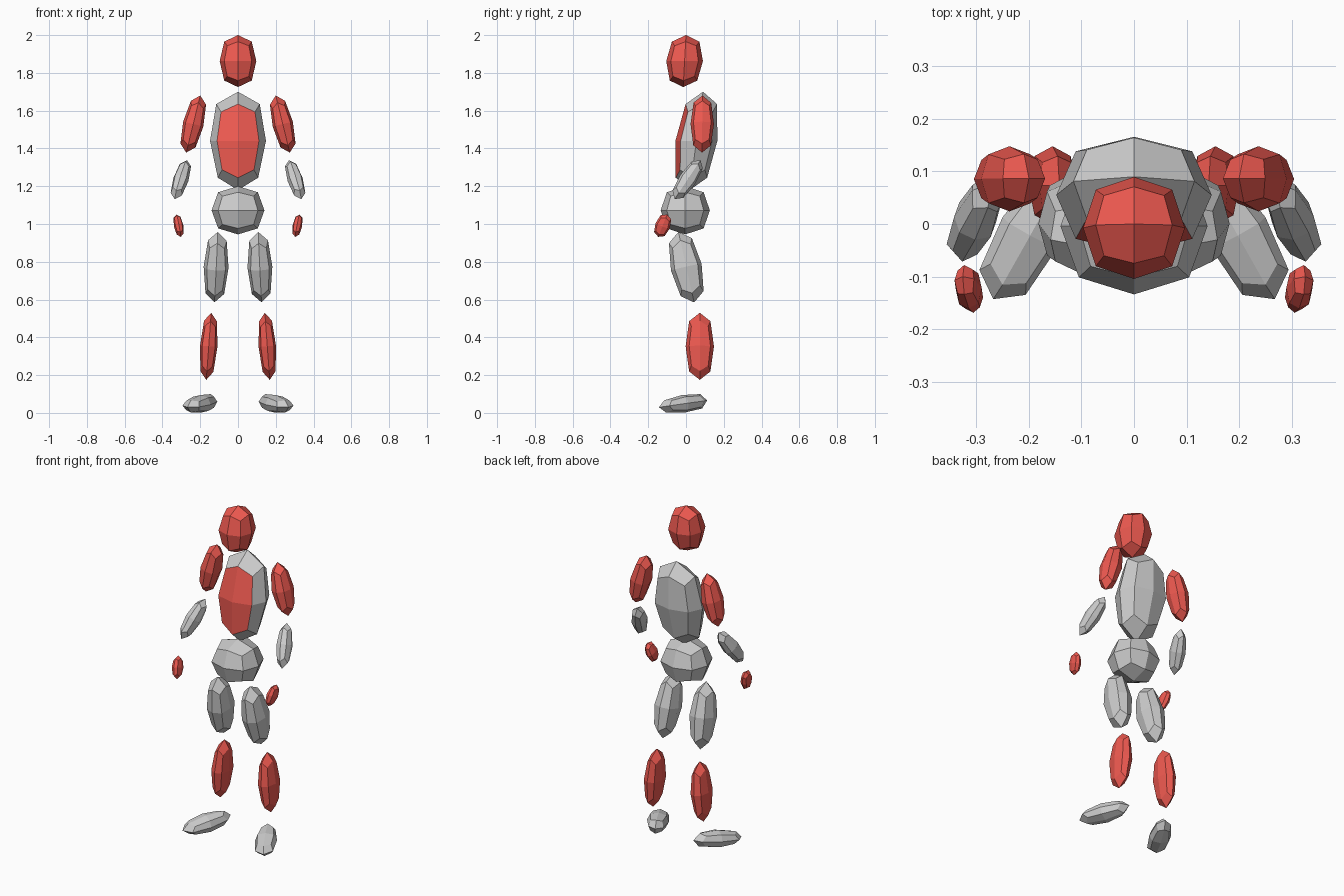
import bpy, bmesh
from mathutils import Vector

if "Cube" in bpy.data.objects:
    bpy.data.objects.remove(bpy.data.objects["Cube"])

red = bpy.data.materials.new("red")
red.diffuse_color = (0.85, 0.1, 0.08, 1)
red.use_nodes = True
red.node_tree.nodes["Principled BSDF"].inputs["Base Color"].default_value = red.diffuse_color
grey = bpy.data.materials.new("grey")


def blob(name, top, bottom, rx, ry, color=None, tx=0.0, ty=0.0, shear=False, red_front=False):
    """24-quad rounded cube stretched between two tips; tx/ty taper it along its axis."""
    top, bottom = Vector(top), Vector(bottom)
    centre, half = (top + bottom) / 2, (top - bottom) / 2
    if shear:
        side, depth = Vector((1, 0, 0)), Vector((0, 1, 0))
    else:
        axis = half.normalized()
        side = Vector((1, 0, 0))
        side = (side - axis * side.dot(axis)).normalized()
        depth = axis.cross(side)

    bm = bmesh.new()
    bmesh.ops.create_cube(bm, size=2)
    bmesh.ops.subdivide_edges(bm, edges=bm.edges[:], cuts=1, use_grid_fill=True)
    if red_front:
        for f in bm.faces:
            f.material_index = int(f.calc_center_median().y < -0.99)
    for v in bm.verts:
        n = sum(abs(c) > 0.5 for c in v.co)
        p = v.co * (1.0, 0.75, 0.59)[n - 1]
        v.co = (centre + side * (p.x * rx * (1 + tx * p.z))
                + depth * (p.y * ry * (1 + ty * p.z)) + half * p.z)
    bmesh.ops.recalc_face_normals(bm, faces=bm.faces[:])
    me = bpy.data.meshes.new(name)
    bm.to_mesh(me)
    bm.free()
    if red_front:
        me.materials.append(grey)
        me.materials.append(red)
    elif color:
        me.materials.append(color)
    ob = bpy.data.objects.new(name, me)
    bpy.context.collection.objects.link(ob)
    return ob


# Head, torso with red chest, pelvis
blob("head", (0, 0, 2.0), (0, -0.015, 1.725), 0.097, 0.097, red, shear=True)
blob("torso", (0, 0.09, 1.70), (0, 0.02, 1.18), 0.148, 0.111, tx=0.05,
     shear=True, red_front=True)
blob("pelvis", (0, -0.004, 1.20), (0, -0.004, 0.945), 0.14, 0.13)

# Limbs: name, top tip, bottom tip, half width, half depth, material, tapers
limbs = [
    ("upper_arm", (0.20, 0.087, 1.68), (0.274, 0.085, 1.378), 0.055, 0.062, red, 0, 0),
    ("forearm", (0.27, 0.077, 1.338), (0.335, -0.06, 1.132), 0.041, 0.046, None, 0, 0),
    ("hand", (0.326, -0.10, 1.05), (0.303, -0.147, 0.932), 0.025, 0.04, red, 0, 0),
    ("thigh", (0.107, -0.04, 0.958), (0.125, 0.043, 0.585), 0.066, 0.083, None, 0, 0),
    ("calf", (0.142, 0.073, 0.53), (0.168, 0.073, 0.175), 0.046, 0.075, red, 0, 0),
    ("foot", (0.127, 0.112, 0.066), (0.268, -0.143, 0.03), 0.06, 0.047, None, -0.15, 0.12),
]
for label, s in (("right", -1), ("left", 1)):
    for name, t, b, rx, ry, mat, tx, ty in limbs:
        blob(f"{label}_{name}", (s * t[0], t[1], t[2]), (s * b[0], b[1], b[2]),
             rx, ry, mat, tx, ty)
